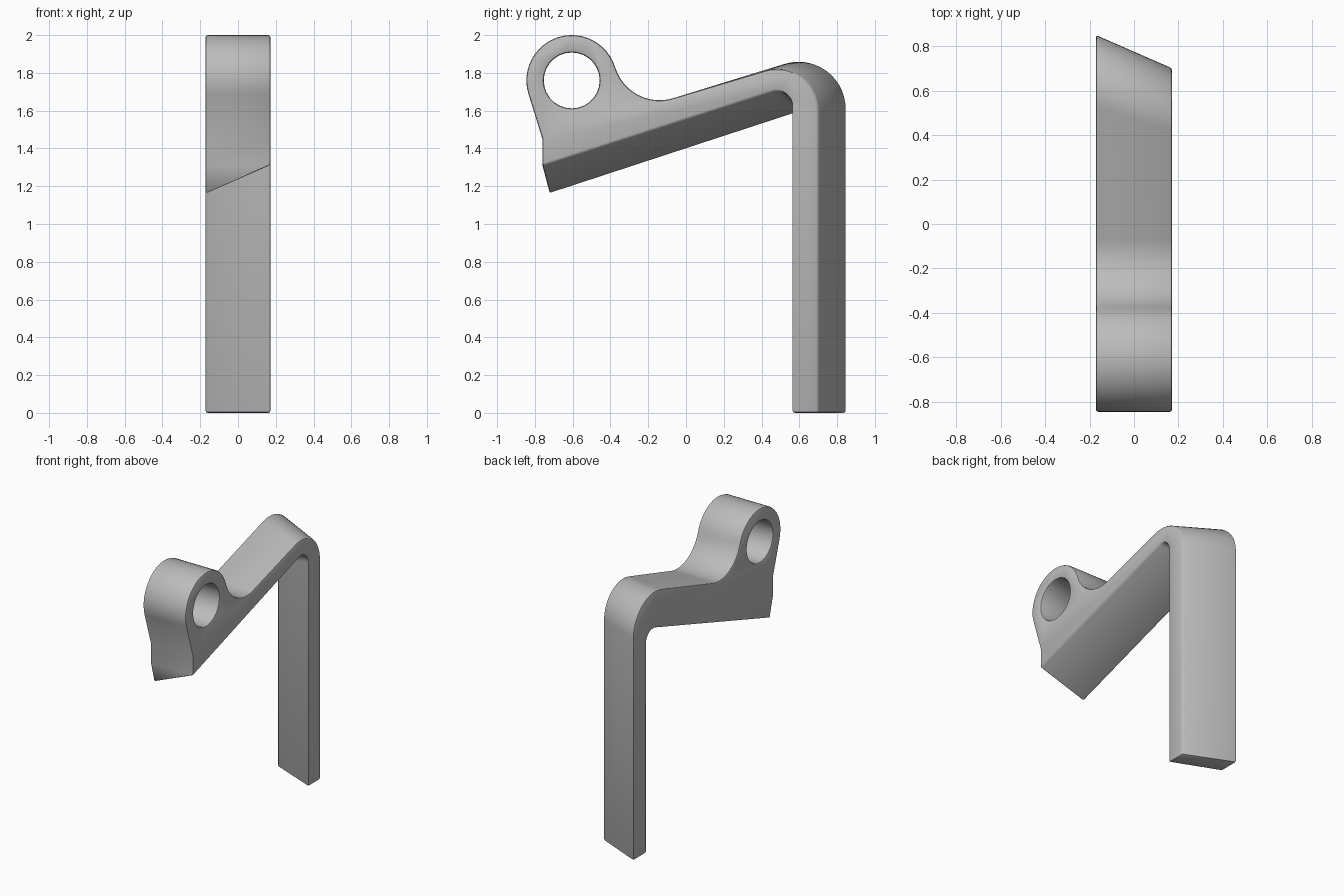
import bpy, bmesh
from math import sin, cos, radians

cube = bpy.data.objects.get("Cube")
if cube:
    bpy.data.objects.remove(cube)

HALF = 0.172
RING = (-0.605, 1.76)

steel = bpy.data.materials.new("plain grey")
steel.use_nodes = True
steel.diffuse_color = (0.5, 0.5, 0.5, 1)
steel.node_tree.nodes["Principled BSDF"].inputs["Base Color"].default_value = (0.5, 0.5, 0.5, 1)


def arc(centre, r, start, end, steps):
    """Points in the y-z plane along a circular arc, angles in degrees."""
    angles = [radians(start + (end - start) * i / steps) for i in range(steps + 1)]
    return [(centre[0] + r * cos(a), centre[1] + r * sin(a)) for a in angles]


def profile(outer_c, outer_r, inner_c, inner_r, toe):
    """Bracket outline: ring, neck, arm, outer bend, leg, inner bend, arm end."""
    pts = arc(RING, 0.24, 197, 17, 24)
    pts += arc((-0.14, 1.90), 0.245, 197, 287, 12)[1:]
    pts += arc(outer_c, outer_r, 107, 0, 14)
    pts += [(outer_c[0] + outer_r, 0), (inner_c[0] + inner_r, 0)]
    pts += arc(inner_c, inner_r, 0, 107, 8)
    pts += [toe, (-0.76, 1.31), (-0.76, 1.45)]
    return pts


# The leg and the underside slant across the width, so the two sides differ
left = profile((0.48, 1.60), 0.22, (0.48, 1.625), 0.08, (-0.76, 1.31))
right = profile((0.60, 1.61), 0.25, (0.62, 1.515), 0.08, (-0.72, 1.16))

bm = bmesh.new()
a = [bm.verts.new((HALF, y, z)) for y, z in left]
b = [bm.verts.new((-HALF, y, z)) for y, z in right]
bm.faces.new(a)
bm.faces.new(b[::-1])
for i in range(len(a)):
    j = (i + 1) % len(a)
    bm.faces.new((a[j], a[i], b[i], b[j]))
bmesh.ops.remove_doubles(bm, verts=bm.verts, dist=0.0005)
bmesh.ops.recalc_face_normals(bm, faces=bm.faces)
mesh = bpy.data.meshes.new("bracket")
bm.to_mesh(mesh)
bm.free()
bracket = bpy.data.objects.new("bracket", mesh)
bpy.context.collection.objects.link(bracket)
mesh.materials.append(steel)

# Round hole through the ring
bpy.ops.mesh.primitive_cylinder_add(vertices=28, radius=0.148, depth=1,
                                    location=(0, *RING), rotation=(0, radians(90), 0))
cutter = bpy.context.object
cutter.name = "hole_cutter"
cutter.hide_render = True
cutter.data.materials.append(steel)

hole = bracket.modifiers.new("hole", "BOOLEAN")
hole.object = cutter
hole.operation = "DIFFERENCE"
hole.solver = "EXACT"

# Softened edges
soft = bracket.modifiers.new("soft_edges", "BEVEL")
soft.width = 0.012
soft.segments = 2
soft.limit_method = "ANGLE"
soft.angle_limit = radians(40)

bpy.ops.object.select_all(action="DESELECT")
bracket.select_set(True)
bpy.context.view_layer.objects.active = bracket
for name in ("hole", "soft_edges"):
    bpy.ops.object.modifier_apply(modifier=name)
bpy.data.objects.remove(cutter)
bpy.ops.object.shade_smooth_by_angle(angle=radians(35))
